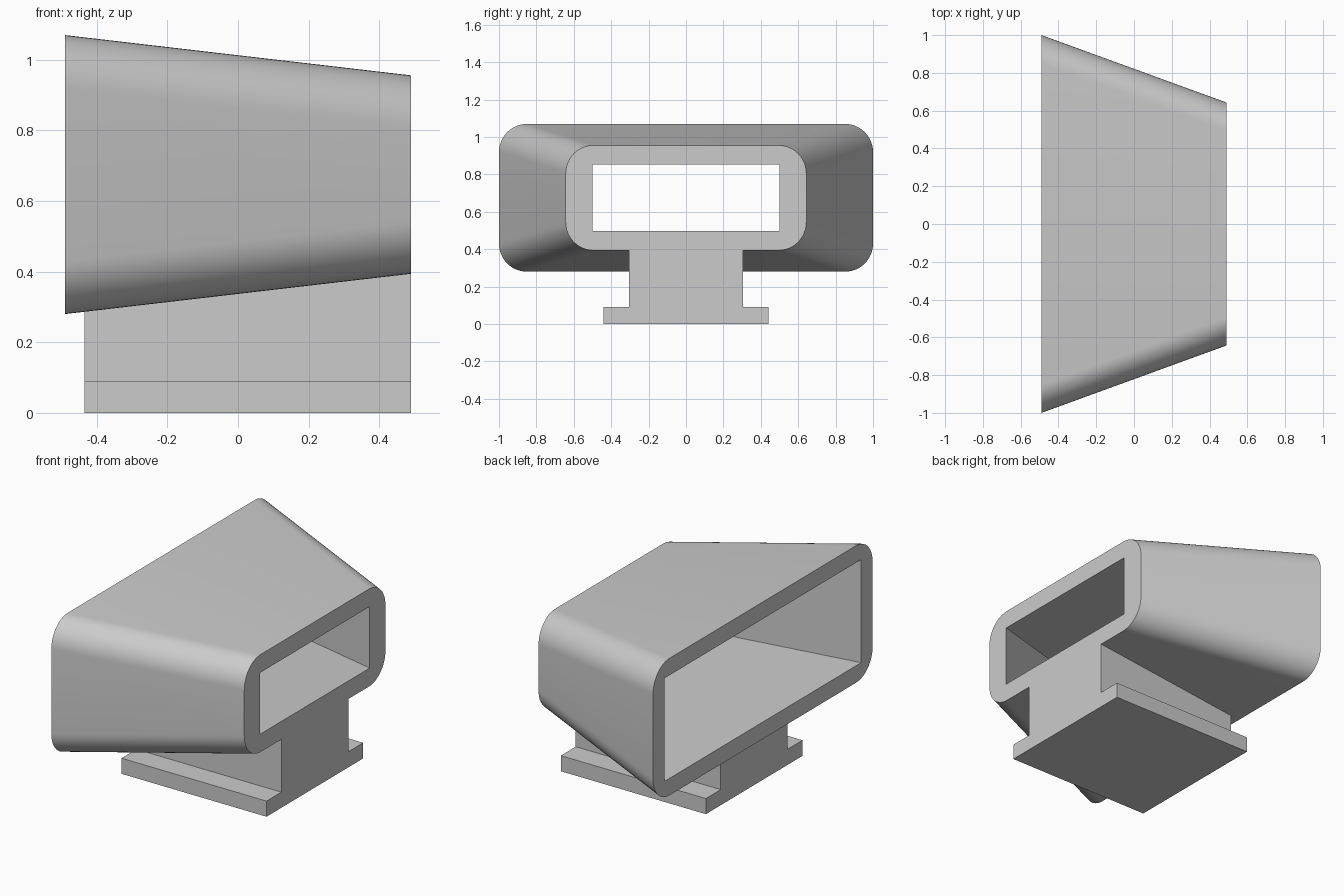
import bpy, bmesh
from math import sin, cos, pi

if "Cube" in bpy.data.objects:
    bpy.data.objects.remove(bpy.data.objects["Cube"])

X0, X1 = -0.49, 0.49      # wide end and narrow end
ZC = 0.675                # centre height of the hood


def loft(name, x_a, prof_a, x_b, prof_b):
    """Closed solid between two (y, z) profiles with equal point counts."""
    bm = bmesh.new()
    a = [bm.verts.new((x_a, y, z)) for y, z in prof_a]
    b = [bm.verts.new((x_b, y, z)) for y, z in prof_b]
    n = len(a)
    for i in range(n):
        j = (i + 1) % n
        bm.faces.new((a[i], a[j], b[j], b[i]))
    bm.faces.new(a)
    bm.faces.new(b)
    bmesh.ops.recalc_face_normals(bm, faces=bm.faces)
    mesh = bpy.data.meshes.new(name)
    bm.to_mesh(mesh)
    bm.free()
    ob = bpy.data.objects.new(name, mesh)
    bpy.context.collection.objects.link(ob)
    return ob


def rounded(hy, hz, r, seg=12):
    pts = []
    for k, (sy, sz) in enumerate(((1, 1), (-1, 1), (-1, -1), (1, -1))):
        for i in range(seg + 1):
            t = (k + i / seg) * pi / 2
            pts.append((sy * (hy - r) + r * cos(t), ZC + sz * (hz - r) + r * sin(t)))
    return pts


def rect(hy, hz):
    return [(hy, ZC + hz), (-hy, ZC + hz), (-hy, ZC - hz), (hy, ZC - hz)]


def boolean(ob, other, operation):
    mod = ob.modifiers.new(operation.lower(), 'BOOLEAN')
    mod.operation = operation
    mod.solver = 'EXACT'
    mod.object = other
    bpy.context.view_layer.objects.active = ob
    bpy.ops.object.modifier_apply(modifier=mod.name)
    bpy.data.objects.remove(other, do_unlink=True)


# tapered outer hood
hood = loft("hood_on_stand", X0, rounded(1.0, 0.395, 0.15), X1, rounded(0.643, 0.281, 0.15))

# stepped stand whose sloping top is buried in the hood floor
def stand_profile(top):
    right = [(0.44, 0), (0.44, 0.09), (0.305, 0.09), (0.305, top)]
    return right + [(-y, z) for y, z in reversed(right)]

stand = loft("stand", -0.435, stand_profile(0.33), X1, stand_profile(0.44))
boolean(hood, stand, 'UNION')

# tapered square-cornered passage, carried slightly past both ends
def passage(x):
    t = (x - X0) / (X1 - X0)
    return rect(0.895 + t * (0.5 - 0.895), 0.297 + t * (0.177 - 0.297))

cutter = loft("passage_cutter", X0 - 0.05, passage(X0 - 0.05), X1 + 0.05, passage(X1 + 0.05))
cutter.hide_render = True
boolean(hood, cutter, 'DIFFERENCE')

# smooth rounded corners, sharp edges elsewhere
bpy.ops.object.select_all(action='DESELECT')
hood.select_set(True)
bpy.context.view_layer.objects.active = hood
bpy.ops.object.shade_smooth_by_angle()
